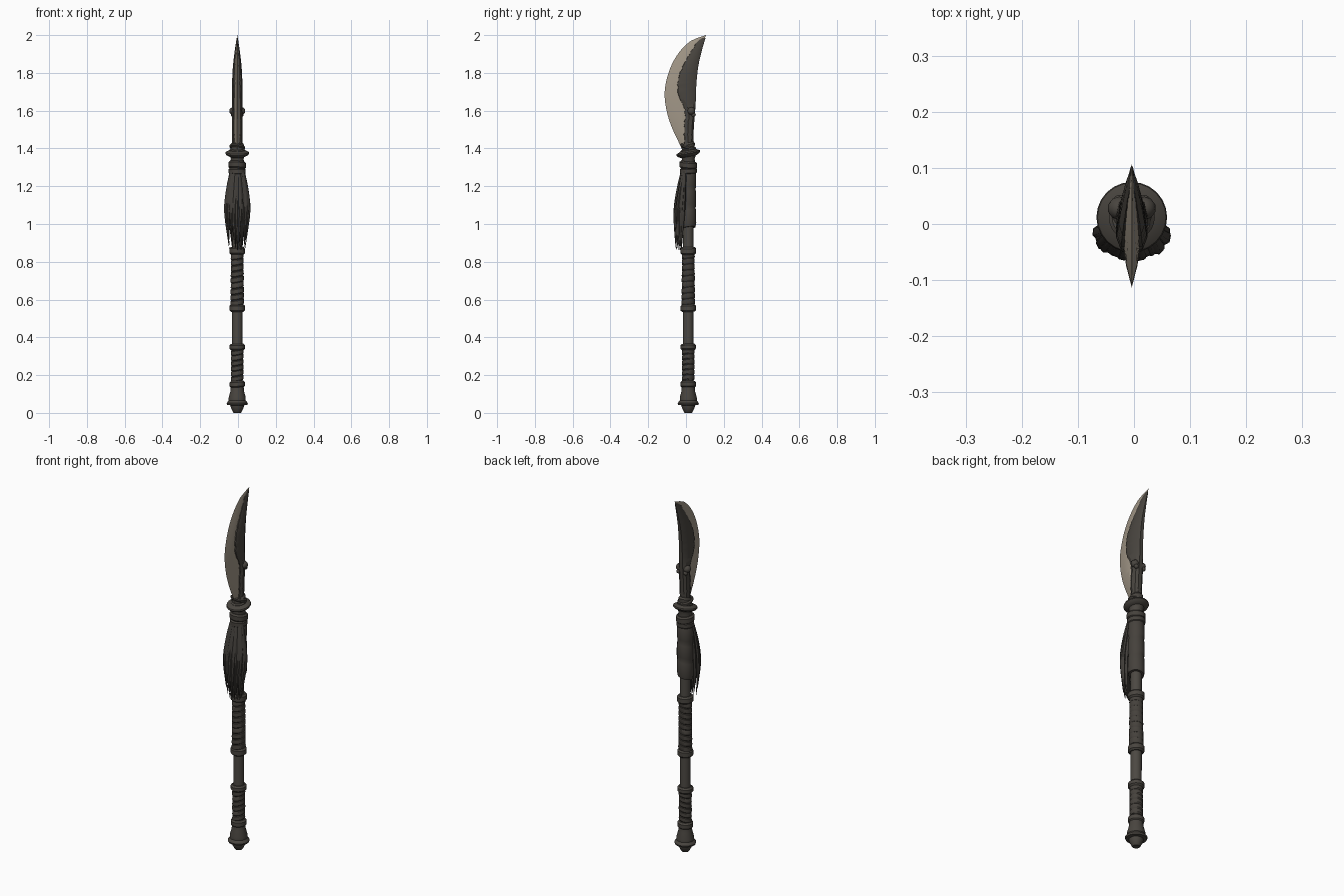
import bpy, bmesh, math, random
from mathutils import Vector, Matrix

if "Cube" in bpy.data.objects:
    bpy.data.objects.remove(bpy.data.objects["Cube"])
random.seed(4)
CX, CY = -0.004, 0.012          # shaft axis

def mat(name, c):
    m = bpy.data.materials.new(name)
    m.diffuse_color = (*c, 1)
    m.use_nodes = True
    m.node_tree.nodes["Principled BSDF"].inputs["Base Color"].default_value = m.diffuse_color
    return m
STEEL = mat("pale_steel", (0.36, 0.31, 0.245))
IRON = mat("dark_iron", (0.066, 0.059, 0.05))
WOOD = mat("dark_wood", (0.072, 0.065, 0.055))
WRAP = mat("leather_wrap", (0.06, 0.053, 0.045))
HAIR = mat("horse_hair", (0.052, 0.047, 0.041))

def finish(name, bm, material, angle=35):
    bmesh.ops.recalc_face_normals(bm, faces=bm.faces)
    me = bpy.data.meshes.new(name)
    bm.to_mesh(me)
    bm.free()
    ob = bpy.data.objects.new(name, me)
    bpy.context.collection.objects.link(ob)
    me.materials.append(material)
    bpy.ops.object.select_all(action='DESELECT')
    ob.select_set(True)
    bpy.context.view_layer.objects.active = ob
    bpy.ops.object.shade_smooth_by_angle(angle=math.radians(angle))
    return ob

def skin(bm, rings):
    """Join closed rings of points into a capped tube."""
    vs = [[bm.verts.new(p) for p in r] for r in rings]
    n = len(vs[0])
    for a, b in zip(vs, vs[1:]):
        for i in range(n):
            bm.faces.new((a[i], a[(i + 1) % n], b[(i + 1) % n], b[i]))
    bm.faces.new(vs[0])
    bm.faces.new(vs[-1])

def lathe(name, prof, material, tilt=0.0, turn=0.0, n=24):
    """Turned part; tilt slopes it, rising toward direction turn."""
    bm = bmesh.new()
    rings = []
    for r, z in prof:
        rings.append([(CX + r * math.cos(a), CY + r * math.sin(a), z + tilt * r * math.cos(a - turn))
                      for a in (2 * math.pi * i / n for i in range(n))])
    skin(bm, rings)
    return finish(name, bm, material)

def band(name, z0, z1, r, material, tilt=0.0, turn=0.0):
    b = min(0.008, (z1 - z0) * 0.3)
    return lathe(name, [(r - b, z0), (r, z0 + b), (r, z1 - b), (r - b, z1)], material, tilt, turn)

def wrap(name, z0, z1, r, pitch, material):
    """Stack of slanted, overlapping strap turns."""
    prof, z, k = [], z0, int((z1 - z0) / pitch)
    h = (z1 - z0) / k
    for i in range(k):
        q = r + random.uniform(-0.001, 0.0015)
        prof += [(q - 0.004, z0 + i * h), (q, z0 + (i + 0.2) * h), (q - 0.001, z0 + (i + 0.9) * h)]
    prof.append((r - 0.004, z1))
    return lathe(name, prof, material, 0.22, 0.6)

# Shaft and grips
lathe("shaft", [(0.027, 0.03), (0.028, 0.7), (0.027, 1.4)], WOOD)
wrap("lower_grip", 0.17, 0.335, 0.034, 0.027, WRAP)
wrap("middle_grip", 0.57, 0.845, 0.035, 0.03, WRAP)
wrap("upper_sleeve", 0.98, 1.275, 0.041, 0.095, WRAP)
for i, (z0, z1, r) in enumerate([(0.133, 0.17, 0.040), (0.332, 0.366, 0.041), (0.535, 0.575, 0.041),
                                 (0.838, 0.878, 0.042)]):
    band(f"shaft_ring_{i}", z0, z1, r, IRON, 0.03, i)

# Pommel
lathe("pommel", [(0.018, 0), (0.022, 0.004), (0.034, 0.028), (0.036, 0.04), (0.053, 0.043), (0.056, 0.052),
                 (0.05, 0.06), (0.045, 0.066), (0.045, 0.082), (0.036, 0.115), (0.034, 0.14)], IRON)

# Neck bands, tilted guard and blade collar
band("neck_band_low", 1.262, 1.298, 0.045, WRAP, 0.05, 2)
band("neck_band_high", 1.292, 1.332, 0.047, WRAP, -0.1, 1)
lathe("neck", [(0.036, 1.32), (0.034, 1.345), (0.042, 1.37)], IRON)
lathe("guard", [(0.04, 1.356), (0.058, 1.366), (0.063, 1.373), (0.061, 1.38), (0.042, 1.39)],
      IRON, 0.17, math.pi / 2)
lathe("collar", [(0.04, 1.375), (0.04, 1.395), (0.034, 1.40), (0.035, 1.42), (0.028, 1.43)],
      IRON, 0.25, math.pi / 2)
band("collar_strap", 1.398, 1.418, 0.041, WRAP, -0.3, 1.2)

def interp(table, z):
    """Smooth lookup of a (z, value) table."""
    for i in range(len(table) - 1):
        (z0, a), (z1, b) = table[i], table[i + 1]
        if z <= z1:
            p, q = table[max(i - 1, 0)], table[min(i + 2, len(table) - 1)]
            h = z1 - z0
            m0 = (b - p[1]) / (z1 - p[0]) * h
            m1 = (q[1] - a) / (q[0] - z0) * h
            t = (z - z0) / h
            return ((2*t**3 - 3*t*t + 1) * a + (t**3 - 2*t*t + t) * m0
                    + (3*t*t - 2*t**3) * b + (t**3 - t*t) * m1)
    return table[-1][1]

# Blade outline in the y-z plane
EDGE = [(1.39, -0.02), (1.415, -0.03), (1.5, -0.07), (1.58, -0.098), (1.675, -0.113), (1.75, -0.106),
        (1.84, -0.077), (1.913, -0.033), (1.967, 0.022), (1.985, 0.06), (2.0, 0.105)]
SPINE = [(1.39, 0.036), (1.5, 0.04), (1.635, 0.05), (1.74, 0.054), (1.84, 0.065), (1.926, 0.085), (2.0, 0.107)]
CASE = [(1.39, -0.012), (1.5, -0.010), (1.6, -0.008), (1.635, -0.022), (1.69, -0.042), (1.79, -0.036),
        (1.86, -0.004), (1.94, 0.042), (1.967, 0.064), (1.985, 0.083)]
THICK = [(1.39, 0.026), (1.5, 0.028), (1.7, 0.028), (1.82, 0.024), (1.92, 0.013), (1.985, 0.003), (2.0, 0.001)]

# Cutting blade with a ground bevel
bm = bmesh.new()
rings = []
for i in range(41):
    z = 1.39 + 0.61 * i / 40
    e, s, t = interp(EDGE, z), interp(SPINE, z) - 0.002, interp(THICK, z)
    s = max(s, e + 0.001)
    b = e + (s - e) * 0.24
    m = e + (s - e) * 0.55
    rings.append([(CX, e, z), (CX + t * 0.36, b, z), (CX + t * 0.62, m, z), (CX + t * 0.4, s, z),
                  (CX - t * 0.4, s, z), (CX - t * 0.62, m, z), (CX - t * 0.36, b, z)])
skin(bm, rings)
finish("blade", bm, STEEL, 15)

# Dark jagged casing along the spine
bm = bmesh.new()
rings = []
for i in range(51):
    z = 1.39 + 0.595 * i / 50
    s, t = interp(SPINE, z) + 0.001, interp(THICK, z)
    c = min(interp(CASE, z) + random.uniform(-0.004, 0.004), s - 0.004)
    m = c + min(0.022, (s - c) * 0.4)
    rings.append([(CX + t * 0.45, c, z), (CX + t * 0.72, c + 0.002, z), (CX + t, m, z), (CX + t * 0.8, s - (s - m) * 0.3, z),
                  (CX + t * 0.35, s, z), (CX - t * 0.35, s, z), (CX - t * 0.8, s - (s - m) * 0.3, z), (CX - t, m, z),
                  (CX - t * 0.72, c + 0.002, z), (CX - t * 0.45, c, z)])
skin(bm, rings)
finish("spine_casing", bm, IRON, 30)

# Studs on both sides of the casing
for side, word in ((-1, "left"), (1, "right")):
    bm = bmesh.new()
    for y, z, r in ((0.028, 1.598, 0.021), (0.04, 1.578, 0.012)):
        bmesh.ops.create_icosphere(bm, subdivisions=2, radius=r, matrix=Matrix.Translation(
            (CX + side * 0.022, y, z)))
    finish(f"{word}_stud", bm, IRON)

# Hair tassel hanging over the front half of the shaft
WIDTH = [(0.85, 0.040), (0.95, 0.052), (1.08, 0.063), (1.2, 0.050), (1.285, 0.034)]
DEPTH = [(0.85, 0.030), (0.95, 0.036), (1.08, 0.040), (1.2, 0.028), (1.285, 0.016)]
BACK = [(0.85, -0.022), (0.95, -0.021), (1.08, -0.017), (1.2, -0.011), (1.285, -0.004)]
def strand(bm, t, scale, bottom, rad):
    rings = []
    ph = random.uniform(0, 6)
    n = 12
    for i in range(n + 1):
        k = i / n
        z = 1.285 + (bottom - 1.285) * k
        a = t * math.pi / 2 + 0.06 * math.sin(5 * k + ph)
        x = interp(WIDTH, z) * scale * math.sin(a)
        y = interp(BACK, z) - interp(DEPTH, z) * scale * math.cos(a)
        r = rad * (0.6 + 0.4 * math.sin(math.pi * min(1, k * 1.3))) * min(1, (1 - k) * 3.5 + 0.12)
        u = Vector((math.cos(a), math.sin(a), 0))
        v = Vector((math.sin(a), -math.cos(a), 0))
        rings.append([Vector((CX + x, y, z)) + u * r * math.cos(q) * 1.15 + v * r * math.sin(q) * 0.8
                      for q in (math.pi * j / 3 for j in range(6))])
    skin(bm, rings)
bm = bmesh.new()
for i in range(15):
    strand(bm, -1 + 2 * i / 14, random.uniform(0.92, 1.04), random.uniform(0.855, 0.92), 0.0105)
for i in range(9):
    strand(bm, -0.95 + 1.9 * i / 8, 0.62, random.uniform(0.86, 0.93), 0.014)
for i in range(5):
    strand(bm, -0.8 + 1.6 * i / 4, 0.25, random.uniform(0.88, 0.95), 0.014)
finish("tassel", bm, HAIR, 50)
